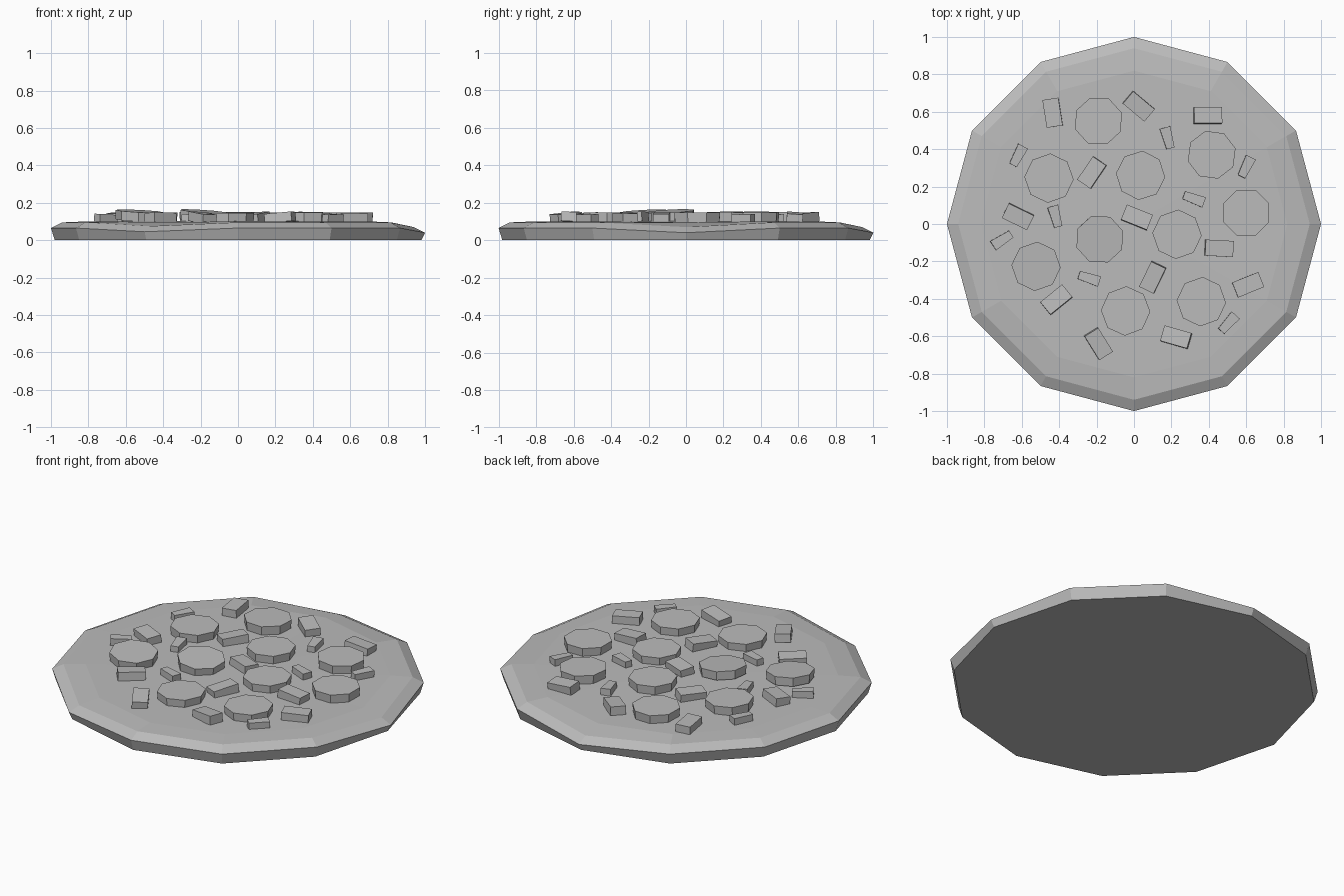
import bpy, bmesh
from math import radians, cos, sin, pi
from mathutils import Matrix, Euler

cube = bpy.data.objects.get("Cube")
if cube:
    bpy.data.objects.remove(cube, do_unlink=True)

grey = bpy.data.materials.new("stone_grey")
grey.use_nodes = True
colour = (0.5, 0.5, 0.5, 1)
grey.diffuse_color = colour
grey.node_tree.nodes["Principled BSDF"].inputs["Base Color"].default_value = colour


def finish(name, bm):
    bmesh.ops.recalc_face_normals(bm, faces=bm.faces)
    mesh = bpy.data.meshes.new(name)
    bm.to_mesh(mesh)
    bm.free()
    mesh.materials.append(grey)
    obj = bpy.data.objects.new(name, mesh)
    bpy.context.collection.objects.link(obj)
    return obj


def place(obj, x, y, z, turn, tilt_x, tilt_y):
    tilt = Euler((radians(tilt_x), radians(tilt_y), 0)).to_matrix().to_4x4()
    obj.matrix_world = Matrix.Translation((x, y, z)) @ tilt @ Matrix.Rotation(radians(turn), 4, 'Z')


# Twelve-sided base whose rim sags in three places
SIDES = 12
sag = {0: 0.025, 3: 0.025, 8: 0.02}
rings = [(0.98, 0, 0), (1.0, 0.065, 1), (0.94, 0.095, 1), (0.82, 0.1, 0.2)]
bm = bmesh.new()
loops = []
for radius, height, sag_share in rings:
    loops.append([bm.verts.new((radius * cos(2 * pi * i / SIDES),
                                radius * sin(2 * pi * i / SIDES),
                                height - sag_share * sag.get(i, 0)))
                  for i in range(SIDES)])
for low, high in zip(loops, loops[1:]):
    for i in range(SIDES):
        j = (i + 1) % SIDES
        bm.faces.new((low[i], low[j], high[j], high[i]))
bm.faces.new(loops[0])
centre = bm.verts.new((0, 0, 0.105))
for i in range(SIDES):
    bm.faces.new((loops[-1][i], loops[-1][(i + 1) % SIDES], centre))
finish("base", bm)

# Octagonal slices: x, y, top height, turn, tilt x, tilt y
slices = [
    (-.19, .55, .15, 20, -1, 0), (.035, .26, .15, -5, 0, 0),
    (-.455, .245, .15, -3, 0, 1), (.415, .37, .15, 15, 0, 1),
    (.6, .06, .147, 22, 0, 0), (-.185, -.08, .155, 20, 3, 4),
    (.23, -.055, .147, -3, 0, 0), (-.525, -.225, .155, -3, 3, 3),
    (-.045, -.465, .145, -2, 0, 0), (.36, -.415, .147, -3, 0, 0),
]
for n, (x, y, top, turn, tx, ty) in enumerate(slices, 1):
    bm = bmesh.new()
    bmesh.ops.create_cone(bm, cap_ends=True, segments=8, radius1=0.128,
                          radius2=0.132, depth=0.05)
    place(finish(f"round_slice_{n}", bm), x, y, top - 0.025, turn, tx, ty)


def block(name, length, width, height, narrow):
    """Box whose far end is narrowed in plan and a little in height."""
    bm = bmesh.new()
    bmesh.ops.create_cube(bm, size=1)
    for v in bm.verts:
        end = narrow if v.co.x < 0 else 1
        v.co.x *= length
        v.co.y *= width * end
        v.co.z *= height
        if v.co.z > 0:
            v.co.z *= (1 + end) / 2
    return finish(name, bm)


# Large chunks: x, y, turn
chunks = [
    (-.435, .595, 99), (.025, .63, -40), (.395, .58, 0), (-.225, .275, 56),
    (-.62, .04, -26), (.015, .035, -22), (.455, -.13, -3), (.1, -.285, 64),
    (-.415, -.405, 39), (.61, -.325, 22), (-.19, -.64, -58), (.225, -.605, -16),
]
for n, (x, y, turn) in enumerate(chunks, 1):
    obj = block(f"large_chunk_{n}", 0.15, 0.086, 0.05, 1)
    place(obj, x, y, 0.12, turn, (n % 3 - 1) * 4, (n % 4 - 1.5) * 3)

# Small tapered chunks: x, y, turn towards the wide end
bits = [
    (-.62, .365, 62), (.18, .46, 105), (.6, .305, 64), (.32, .135, -20),
    (-.42, .04, 105), (-.705, -.085, 213), (-.24, -.29, -18), (.505, -.53, 48),
]
for n, (x, y, turn) in enumerate(bits, 1):
    obj = block(f"small_chunk_{n}", 0.115, 0.058, 0.045, 0.75)
    place(obj, x, y, 0.117, turn, 0, 2)
